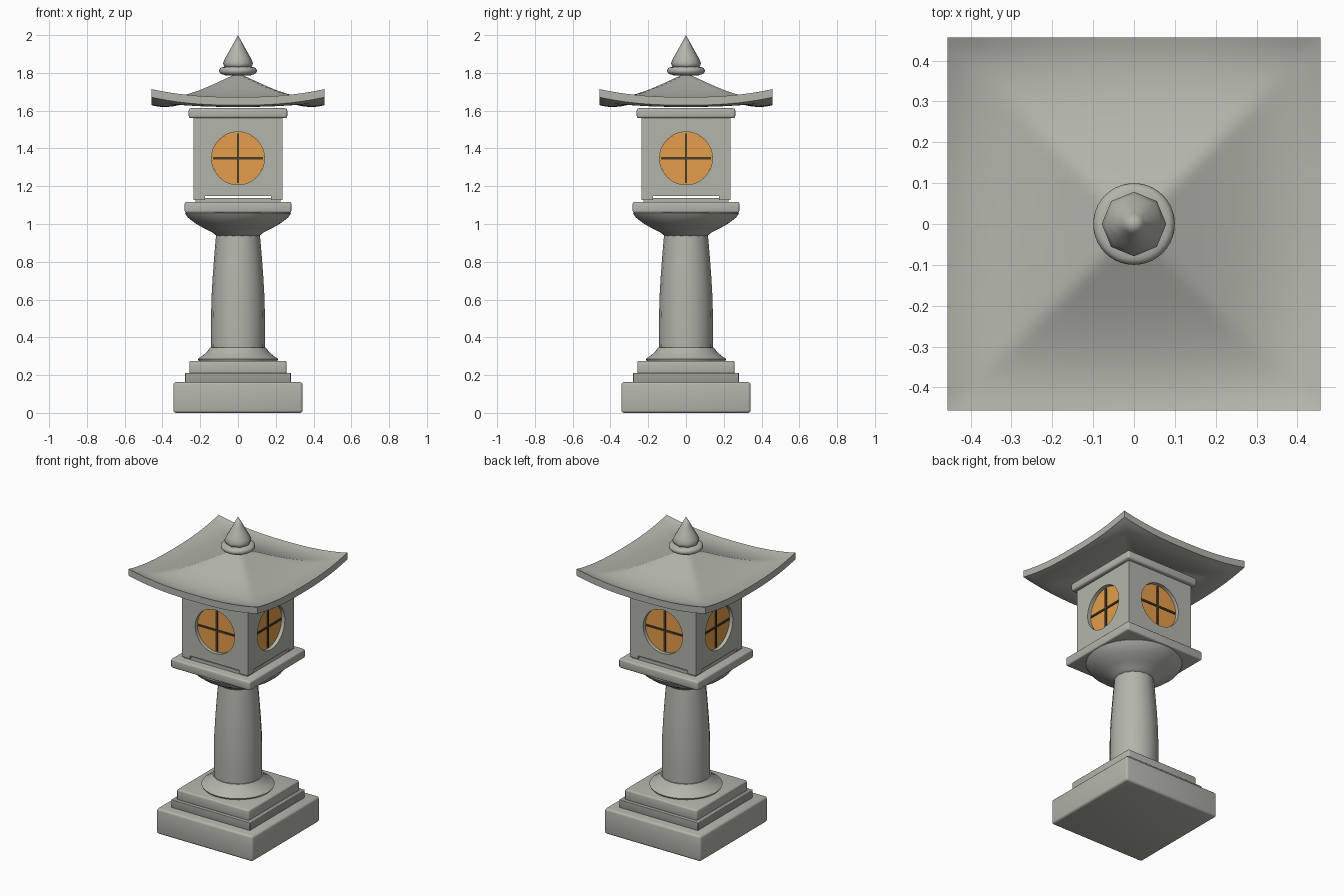
import bpy, bmesh, math
from mathutils import Matrix

if "Cube" in bpy.data.objects:
    bpy.data.objects.remove(bpy.data.objects["Cube"])


def material(name, rgb):
    m = bpy.data.materials.new(name)
    m.diffuse_color = (*rgb, 1)
    m.use_nodes = True
    m.node_tree.nodes["Principled BSDF"].inputs["Base Color"].default_value = m.diffuse_color
    return m


STONE = material("grey stone", (0.455, 0.46, 0.41))
DARK_STONE = material("darker stone", (0.33, 0.335, 0.30))
GLASS = material("amber glass", (0.78, 0.34, 0.07))
WOOD = material("dark wood", (0.07, 0.045, 0.02))


def finish(name, bm, mat, smooth=True, angle=35):
    bmesh.ops.recalc_face_normals(bm, faces=bm.faces)
    me = bpy.data.meshes.new(name)
    bm.to_mesh(me)
    bm.free()
    ob = bpy.data.objects.new(name, me)
    bpy.context.collection.objects.link(ob)
    me.materials.append(mat)
    if smooth:
        bpy.ops.object.select_all(action='DESELECT')
        ob.select_set(True)
        bpy.context.view_layer.objects.active = ob
        bpy.ops.object.shade_smooth_by_angle(angle=math.radians(angle))
    return ob


def block(name, hx, hy, z0, z1, mat, bevel=0.0, x=0.0, y=0.0, rot=0.0):
    bm = bmesh.new()
    bmesh.ops.create_cube(bm, size=1)
    bmesh.ops.scale(bm, vec=(2 * hx, 2 * hy, z1 - z0), verts=bm.verts)
    bmesh.ops.translate(bm, vec=(x, y, (z0 + z1) / 2), verts=bm.verts)
    if bevel:
        bmesh.ops.bevel(bm, geom=bm.edges[:], offset=bevel, segments=3,
                        profile=0.5, affect='EDGES')
    bmesh.ops.rotate(bm, cent=(0, 0, 0), matrix=Matrix.Rotation(rot, 3, 'Z'),
                     verts=bm.verts)
    return finish(name, bm, mat, bevel > 0)


def bridge(bm, rings, close=False):
    # faces between neighbouring closed rings of vertices
    pairs = list(zip(rings, rings[1:]))
    if close:
        pairs.append((rings[-1], rings[0]))
    for a, b in pairs:
        n = len(a)
        for i in range(n):
            j = (i + 1) % n
            bm.faces.new(list(dict.fromkeys((a[i], a[j], b[j], b[i]))))


def lathe(name, profile, n, mat, angle=35):
    bm = bmesh.new()
    rings = []
    for r, z in profile:
        if r == 0:
            rings.append([bm.verts.new((0, 0, z))] * n)
        else:
            rings.append([bm.verts.new((r * math.cos(math.tau * i / n),
                                        r * math.sin(math.tau * i / n), z))
                          for i in range(n)])
    bridge(bm, rings)
    for ring in (rings[0], rings[-1]):
        if ring[0] is not ring[1]:
            bm.faces.new(ring)
    return finish(name, bm, mat, True, angle)


def pane(name, r, y0, y1, z, mat, rot, n=48):
    bm = bmesh.new()
    rings = [[bm.verts.new((r * math.cos(math.tau * i / n), y,
                            z + r * math.sin(math.tau * i / n)))
              for i in range(n)] for y in (y0, y1)]
    bridge(bm, rings)
    for ring in rings:
        bm.faces.new(ring)
    bmesh.ops.rotate(bm, cent=(0, 0, 0), matrix=Matrix.Rotation(rot, 3, 'Z'),
                     verts=bm.verts)
    return finish(name, bm, mat)


def wall(name, half, thick, z0, z1, r, zc, mat, rot):
    # mitred wall plate with a round opening
    up, down = z1 - zc, zc - z0
    angles = [math.tau * i / 48 for i in range(48)]
    angles += [math.atan2(h, w) % math.tau
               for h in (up, -down) for w in (half, -half)]
    angles.sort()
    bm = bmesh.new()
    circles, squares = [], []
    for y, k in ((-half, 1), (thick - half, (half - thick) / half)):
        circle, square = [], []
        for t in angles:
            c, s = math.cos(t), math.sin(t)
            d = min(half / max(abs(c), 1e-6),
                    (up if s > 0 else down) / max(abs(s), 1e-6))
            circle.append(bm.verts.new((r * c, y, zc + r * s)))
            square.append(bm.verts.new((k * d * c, y, zc + d * s)))
        circles.append(circle)
        squares.append(square)
    bridge(bm, [squares[0], circles[0], circles[1], squares[1]], close=True)
    bmesh.ops.rotate(bm, cent=(0, 0, 0), matrix=Matrix.Rotation(rot, 3, 'Z'),
                     verts=bm.verts)
    return finish(name, bm, mat)


# Stepped square base
block("base_slab", 0.342, 0.342, 0.0, 0.163, STONE, 0.014)
block("base_step_lower", 0.28, 0.28, 0.155, 0.212, DARK_STONE, 0.004)
block("base_step_upper", 0.257, 0.257, 0.205, 0.276, STONE, 0.01)

# Round foot, swelling pillar and bowl
lathe("pillar_foot", [(0.205, 0.27), (0.213, 0.285), (0.188, 0.302),
                      (0.163, 0.324), (0.147, 0.347)], 48, STONE)
lathe("pillar", [(0.142, 0.335), (0.143, 0.45), (0.141, 0.6), (0.134, 0.72),
                 (0.125, 0.84), (0.116, 0.945)], 16, STONE)
lathe("pillar_bowl", [(0.112, 0.935), (0.13, 0.952), (0.18, 0.977),
                      (0.228, 1.005), (0.265, 1.034), (0.28, 1.055),
                      (0.272, 1.066)], 48, STONE, 50)

# Platform under the lamp house
block("platform", 0.282, 0.282, 1.06, 1.117, STONE, 0.01)
block("house_plinth", 0.225, 0.225, 1.11, 1.138, STONE)

# Lamp house: four walls on corner feet, panes and cross bars in each
for k in range(4):
    a = k * math.pi / 2
    wall(f"house_wall_{k}", 0.235, 0.035, 1.147, 1.565, 0.14, 1.348, STONE, a)
    block(f"house_foot_{k}", 0.03, 0.03, 1.127, 1.147, STONE,
          x=0.205, y=-0.205, rot=a)
    pane(f"window_pane_{k}", 0.1398, -0.212, -0.204, 1.348, GLASS, a)
    block(f"window_bar_flat_{k}", 0.132, 0.005, 1.342, 1.354, WOOD,
          y=-0.213, rot=a)
    block(f"window_bar_upright_{k}", 0.006, 0.005, 1.216, 1.480, WOOD,
          y=-0.2125, rot=a)

block("house_cap", 0.261, 0.261, 1.56, 1.613, STONE, 0.012)

# Curved roof: straight slopes turning up at the eaves, lifted corners
N, HALF, THICK = 40, 0.457, 0.043
bm = bmesh.new()
bmesh.ops.create_grid(bm, x_segments=N, y_segments=N, size=1)
for v in bm.verts:
    x, y = abs(v.co.x), abs(v.co.y)
    m = max(x, y)
    v.co.z = 1.8 - 0.215 * m + 0.087 * m ** 4 + 0.042 * (x * y) ** 2.4
    v.co.x *= HALF
    v.co.y *= HALF
res = bmesh.ops.extrude_face_region(bm, geom=bm.faces[:], use_keep_orig=True)
for e in res["geom"]:
    if isinstance(e, bmesh.types.BMVert):
        e.co.z -= THICK
finish("roof", bm, STONE, True, 40)

# Finial: rounded ring and pointed eight-sided bud
ring = [(0.06, 1.785)]
ring += [(0.081 + 0.019 * math.cos(t), 1.811 + 0.019 * math.sin(t))
         for t in [math.pi * (i / 8 - 0.5) for i in range(9)]]
lathe("finial_ring", ring + [(0.06, 1.834)], 40, STONE, 60)
lathe("finial_bud", [(0.066, 1.825), (0.077, 1.84), (0.079, 1.852),
                     (0.07, 1.875), (0.051, 1.908), (0.026, 1.953),
                     (0, 2.0)], 8, STONE, 60)
